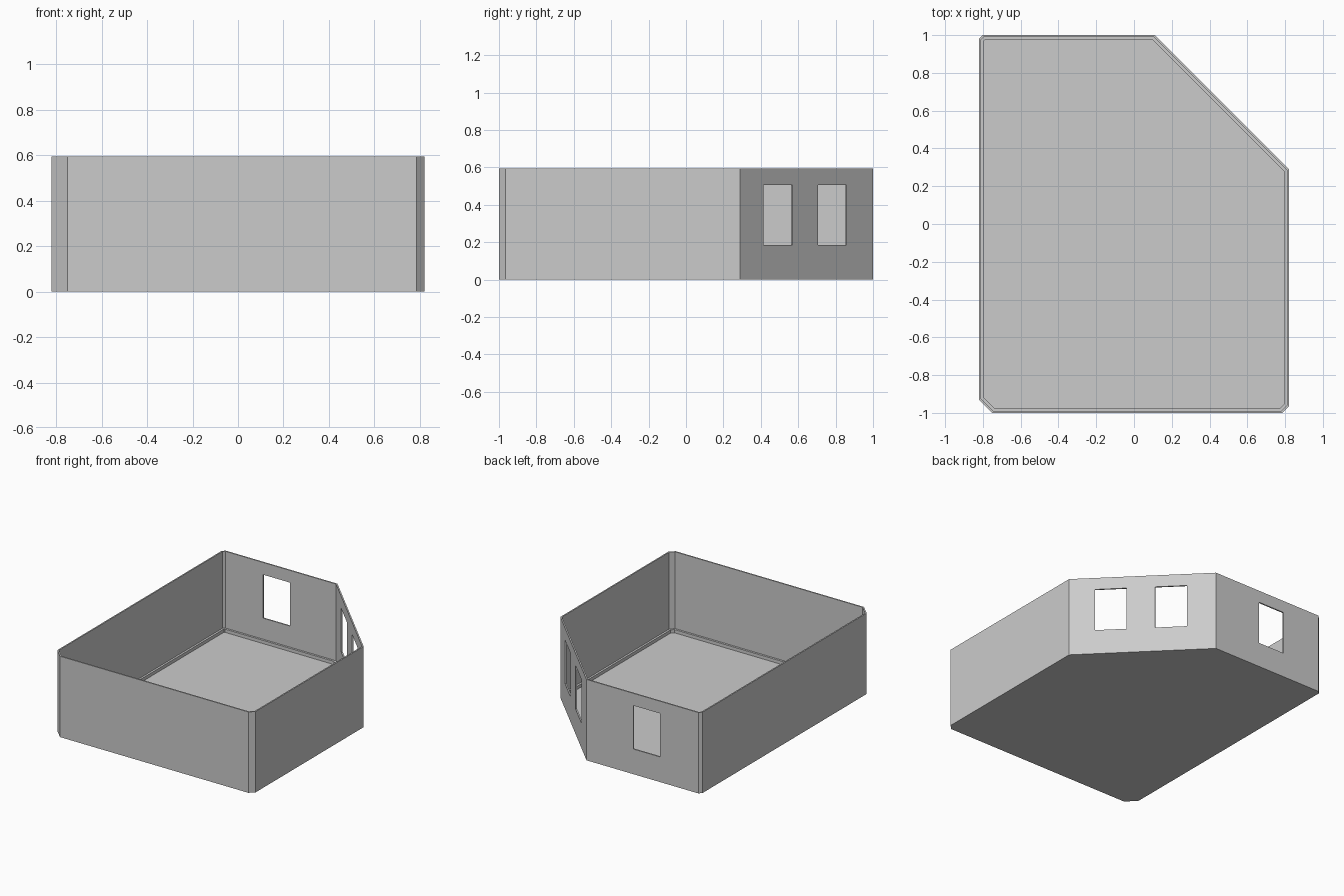
import bpy, math
from mathutils import Vector

if "Cube" in bpy.data.objects:
    bpy.data.objects.remove(bpy.data.objects["Cube"])

# Room outline, counter-clockwise seen from above
OUTLINE = [Vector(p) for p in [(-0.75, -1), (0.785, -1), (0.82, -0.965), (0.82, 0.29),
                               (0.11, 1), (-0.80, 1), (-0.82, 0.98), (-0.82, -0.93)]]
HEIGHT, WALL, TRIM, FLOOR = 0.595, 0.01, 0.025, 0.006


def inset(d):
    """Outline moved inwards by d with mitred corners."""
    out = []
    n = len(OUTLINE)
    for i, p in enumerate(OUTLINE):
        a = (p - OUTLINE[i - 1]).normalized()
        b = (OUTLINE[(i + 1) % n] - p).normalized()
        na, nb = Vector((-a.y, a.x)), Vector((-b.y, b.x))
        out.append(p + (na + nb) * d / (1 + na.dot(nb)))
    return out


def make(name, verts, faces):
    me = bpy.data.meshes.new(name)
    me.from_pydata(verts, [], faces)
    ob = bpy.data.objects.new(name, me)
    bpy.context.collection.objects.link(ob)
    return ob


def slab(name, loop, z0, z1):
    n = len(loop)
    verts = [(p.x, p.y, z) for z in (z0, z1) for p in loop]
    faces = [list(range(n))[::-1], list(range(n, 2 * n))]
    faces += [(i, (i + 1) % n, n + (i + 1) % n, n + i) for i in range(n)]
    return make(name, verts, faces)


def ring(name, d0, d1, z0, z1):
    """Closed band between two insets of the outline."""
    n = len(OUTLINE)
    section = [(d0, z0), (d1, z0), (d1, z1), (d0, z1)]
    verts = [(p.x, p.y, z) for d, z in section for p in inset(d)]
    faces = []
    for k in range(4):
        a, b = k * n, (k + 1) % 4 * n
        faces += [(a + i, b + i, b + (i + 1) % n, a + (i + 1) % n) for i in range(n)]
    return make(name, verts, faces)


# Walls, floor and the skirting along the inside
walls = ring("walls", 0, WALL, 0, HEIGHT)
slab("floor", inset(WALL), 0, FLOOR)
ring("skirting", WALL, TRIM, FLOOR, 0.03)

# Window openings: centre x, centre y, turn about z
WINDOWS = [(-0.38, 0.995, 0),
           (0.617, 0.49, -math.pi / 4),
           (0.325, 0.78, -math.pi / 4)]
for x, y, turn in WINDOWS:
    bpy.ops.mesh.primitive_cube_add(size=1, location=(x, y, 0.345), rotation=(0, 0, turn))
    cutter = bpy.context.object
    cutter.name = "window_cutter"
    cutter.scale = (0.217, 0.12, 0.32)
    cutter.hide_render = True
    mod = walls.modifiers.new("window", 'BOOLEAN')
    mod.operation = 'DIFFERENCE'
    mod.solver = 'EXACT'
    mod.object = cutter
    bpy.context.view_layer.objects.active = walls
    bpy.ops.object.modifier_apply(modifier=mod.name)
    bpy.data.objects.remove(cutter)
